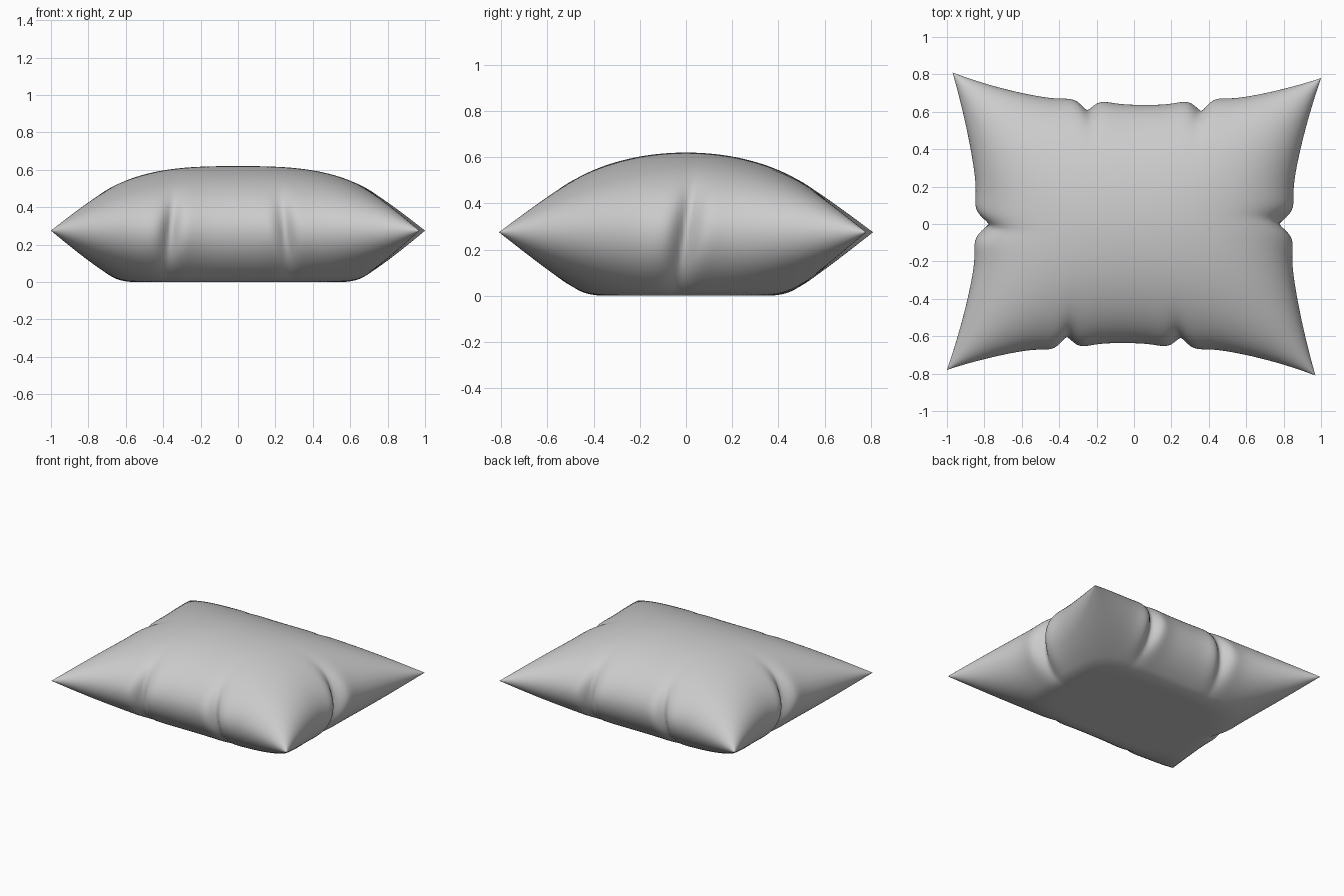
import bpy, bmesh
from math import sin, pi, exp, sqrt

if "Cube" in bpy.data.objects:
    bpy.data.objects.remove(bpy.data.objects["Cube"])

SEAM = 0.275     # height of the seam
FLOOR = 0.27     # how far the underside can sag before it rests flat

# Seam puckers: (on the long edge?, position along edge, depth, width, lean)
PUCKERS = [(True, -0.25, 0.045, 0.05, 0.10),
           (True, 0.36, 0.05, 0.05, -0.10),
           (False, 0.0, 0.06, 0.055, 0.15)]


def soft_min(a, b, k=0.03):
    h = max(k - abs(a - b), 0) / k
    return min(a, b) - h * h * k / 4


def pucker(p, across, z, spec):
    """Inward pull near the seam with slight ridges either side."""
    _, pos, depth, width, lean = spec
    d = (p - pos - lean * z) / width
    fold = exp(-abs(d) ** 1.6) - 0.4 * exp(-(d / 2.4) ** 2)
    return 1.5 * depth * fold * across ** 6


def cushion_point(s, t, side):
    u, v = sin(s * pi / 2), sin(t * pi / 2)
    # outline with drawn-in edges and slightly twisted corners
    x = u * (0.83 + 0.155 * abs(v) ** 1.6) + 0.015 * v * u * u
    y = v * (0.637 + 0.158 * abs(u) ** 2.2) - 0.015 * u * v * v
    # inflated height
    puff = sqrt(max(0, (1 - abs(u) ** 2.8) * (1 - v * v)))
    z = 0.345 * puff if side > 0 else -soft_min(0.365 * puff, FLOOR + 0.005)
    if puff < 1e-6:
        z = 0
    dx = dy = 0
    for spec in PUCKERS:
        if spec[0]:
            sg = 1 if v > 0 else -1
            dy -= sg * pucker(x * sg, abs(v), z, spec)
        else:
            sg = 1 if u > 0 else -1
            dx -= sg * pucker(y * sg, abs(u), z, spec)
    return x + dx, y + dy, max(0, SEAM + z)


# Two sheets, top and underside, welded along the seam
bm = bmesh.new()
for side in (1, -1):
    sheet = bmesh.ops.create_grid(bm, x_segments=170, y_segments=140, size=1)
    for vert in sheet["verts"]:
        vert.co = cushion_point(vert.co.x, vert.co.y, side)
bmesh.ops.remove_doubles(bm, verts=bm.verts, dist=2e-5)
bmesh.ops.recalc_face_normals(bm, faces=bm.faces)
for face in bm.faces:
    face.smooth = True

mesh = bpy.data.meshes.new("cushion")
bm.to_mesh(mesh)
bm.free()
cushion = bpy.data.objects.new("cushion", mesh)
bpy.context.collection.objects.link(cushion)
